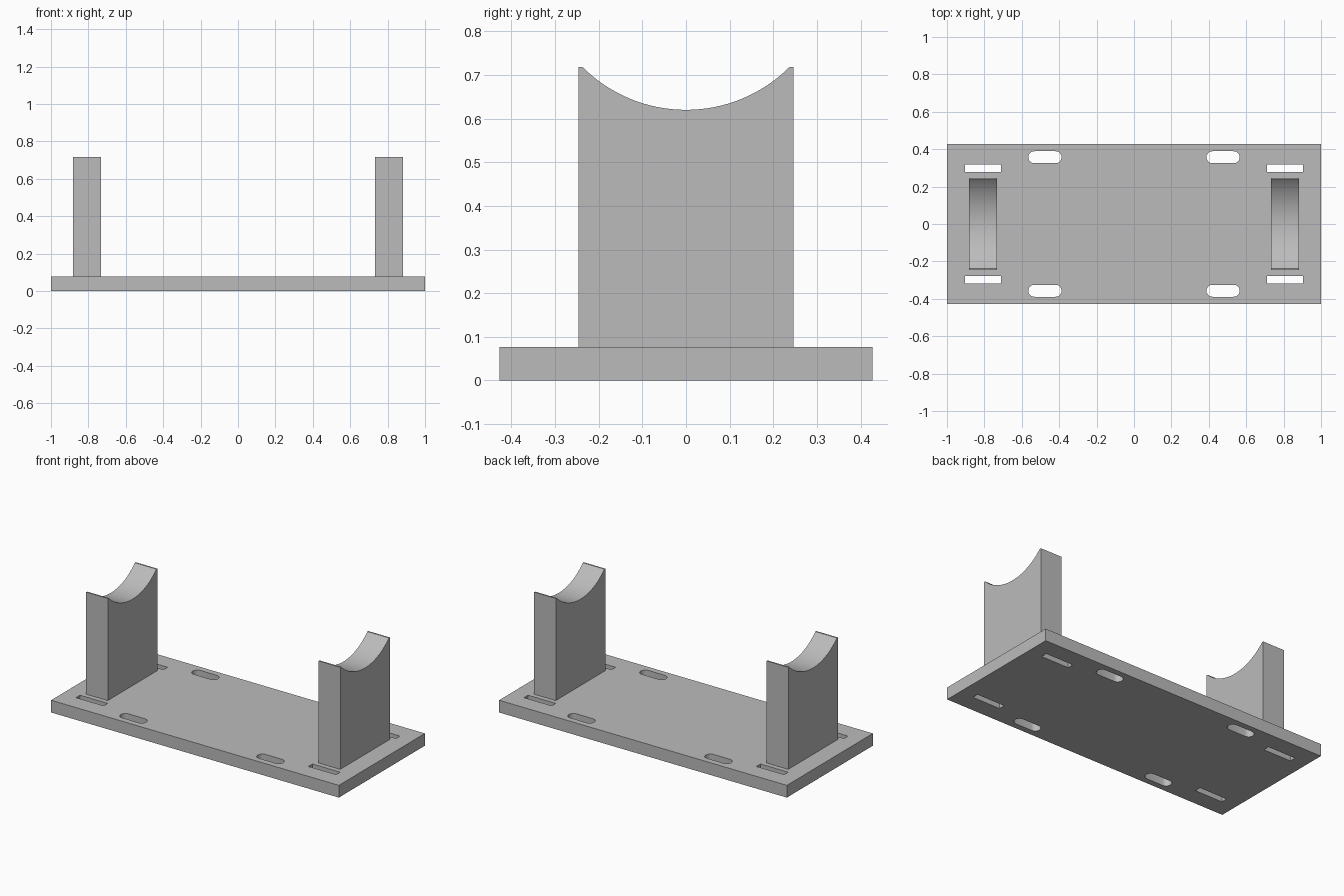
import bpy, bmesh, math
from mathutils import Matrix

if "Cube" in bpy.data.objects:
    bpy.data.objects.remove(bpy.data.objects["Cube"])

grey = bpy.data.materials.new("light_grey")
grey.diffuse_color = (0.50, 0.50, 0.50, 1)
grey.use_nodes = True
grey.node_tree.nodes["Principled BSDF"].inputs["Base Color"].default_value = grey.diffuse_color


def extrude_outline(name, loops, depth, matrix):
    """Solid from a flat outline (first loop) with holes (other loops)."""
    curve = bpy.data.curves.new(name, 'CURVE')
    curve.dimensions = '2D'
    curve.fill_mode = 'BOTH'
    curve.extrude = depth / 2
    for loop in loops:
        spline = curve.splines.new('POLY')
        spline.points.add(len(loop) - 1)
        for point, (x, y) in zip(spline.points, loop):
            point.co = (x, y, 0, 1)
        spline.use_cyclic_u = True
    obj = bpy.data.objects.new(name, curve)
    bpy.context.collection.objects.link(obj)
    bpy.ops.object.select_all(action='DESELECT')
    obj.select_set(True)
    bpy.context.view_layer.objects.active = obj
    bpy.ops.object.convert(target='MESH')
    obj = bpy.context.view_layer.objects.active
    obj.name = name
    # Weld the caps to the walls and place the part
    bm = bmesh.new()
    bm.from_mesh(obj.data)
    bmesh.ops.remove_doubles(bm, verts=bm.verts, dist=0.0001)
    bmesh.ops.transform(bm, matrix=matrix, verts=bm.verts)
    bmesh.ops.recalc_face_normals(bm, faces=bm.faces)
    bm.to_mesh(obj.data)
    bm.free()
    obj.data.materials.clear()
    obj.data.materials.append(grey)
    bpy.ops.object.shade_smooth_by_angle(angle=math.radians(30))
    return obj


def rectangle(cx, cy, hx, hy):
    return [(cx - hx, cy - hy), (cx + hx, cy - hy), (cx + hx, cy + hy), (cx - hx, cy + hy)]


def rounded_slot(cx, cy, hx, r, steps=10):
    points = []
    for side, start in ((1, -math.pi / 2), (-1, math.pi / 2)):
        for i in range(steps + 1):
            a = start + math.pi * i / steps
            points.append((cx + side * (hx - r) + r * math.cos(a), cy + r * math.sin(a)))
    return points


# Base plate with strap slots and rounded mounting slots
PLATE = 0.077
loops = [rectangle(0, 0, 1.0, 0.427)]
for sx in (-1, 1):
    for sy in (-1, 1):
        loops.append(rectangle(sx * 0.808, sy * 0.297, 0.096, 0.02))
        loops.append(rounded_slot(sx * 0.476, sy * 0.357, 0.089, 0.032))
extrude_outline("base_plate", loops, PLATE, Matrix.Translation((0, 0, PLATE / 2)))

# Upright cradles with a concave top
TOP, LOW, HALF, LIP = 0.718, 0.62, 0.246, 0.237
sag = TOP - LOW
radius = (LIP ** 2 + sag ** 2) / (2 * sag)
sweep = math.asin(LIP / radius)
profile = [(-HALF, PLATE), (HALF, PLATE), (HALF, TOP)]
for i in range(33):
    a = sweep * (1 - i / 16)
    profile.append((radius * math.sin(a), LOW + radius * (1 - math.cos(a))))
profile.append((-HALF, TOP))

upright = Matrix(((0, 0, 1, 0), (1, 0, 0, 0), (0, 1, 0, 0), (0, 0, 0, 1)))
for name, x in (("left_cradle", -0.808), ("right_cradle", 0.808)):
    extrude_outline(name, [profile], 0.15, Matrix.Translation((x, 0, 0)) @ upright)
